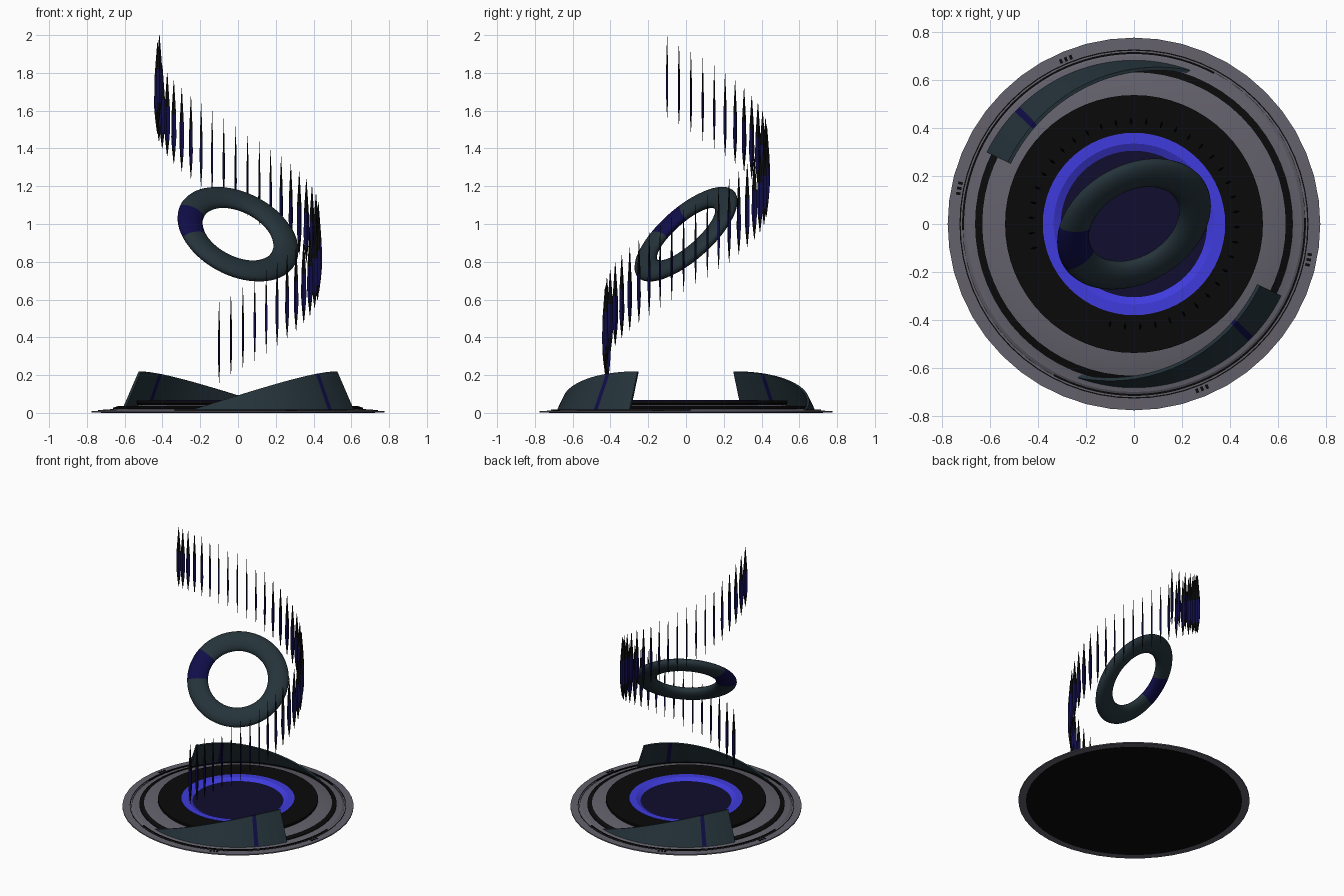
import bpy
import bmesh
from math import sin, cos, pi, radians
from mathutils import Vector, Matrix

cube = bpy.data.objects.get("Cube")
if cube:
    bpy.data.objects.remove(cube, do_unlink=True)


def material(name, rgb):
    m = bpy.data.materials.new(name)
    m.use_nodes = True
    m.diffuse_color = (*rgb, 1)
    bsdf = m.node_tree.nodes["Principled BSDF"]
    bsdf.inputs["Base Color"].default_value = (*rgb, 1)
    bsdf.inputs["Roughness"].default_value = 0.6
    return m


GREY = material("warm grey", (0.125, 0.118, 0.145))
BLACK = material("black", (0.003, 0.003, 0.003))
SLATE = material("dark slate", (0.018, 0.033, 0.042))
NAVY = material("navy", (0.005, 0.004, 0.065))
BLUE = material("bright blue", (0.05, 0.043, 0.72))
DEEP = material("deep navy", (0.005, 0.004, 0.026))


def finish(name, bm, mats, smooth=None):
    bmesh.ops.remove_doubles(bm, verts=bm.verts, dist=1e-5)
    bmesh.ops.recalc_face_normals(bm, faces=bm.faces)
    mesh = bpy.data.meshes.new(name)
    bm.to_mesh(mesh)
    bm.free()
    for m in mats:
        mesh.materials.append(m)
    ob = bpy.data.objects.new(name, mesh)
    bpy.context.collection.objects.link(ob)
    if smooth:
        bpy.ops.object.select_all(action="DESELECT")
        ob.select_set(True)
        bpy.context.view_layer.objects.active = ob
        bpy.ops.object.shade_smooth_by_angle(angle=radians(smooth))
    return ob


def polar(r, a, z):
    return Vector((r * cos(a), r * sin(a), z))


def skin(bm, loops, closed, rule=None):
    """Join successive closed loops of points with quads."""
    rows = [[bm.verts.new(p) for p in loop] for loop in loops]
    n = len(rows[0])
    for i in range(len(rows) if closed else len(rows) - 1):
        a, b = rows[i], rows[(i + 1) % len(rows)]
        for j in range(n):
            k = (j + 1) % n
            f = bm.faces.new((a[j], a[k], b[k], b[j]))
            f.material_index = rule(i) if rule else 0
    if not closed:
        bm.faces.new(rows[0])
        bm.faces.new(rows[-1])


def turned(name, profile, mat, sides=64):
    """Ring with a closed (radius, height) section."""
    bm = bmesh.new()
    skin(bm, [[polar(r, 2 * pi * i / sides, z) for r, z in profile]
              for i in range(sides)], True)
    return finish(name, bm, [mat], 20)


def arc(name, r0, r1, z0, z1, start, end, mat, steps=40):
    """Thin curved plate between two angles in degrees."""
    bm = bmesh.new()
    loops = []
    for i in range(steps + 1):
        a = radians(start + (end - start) * i / steps)
        loops.append([polar(r, a, z) for r, z in
                      ((r0, z0), (r1, z0), (r1, z1), (r0, z1))])
    skin(bm, loops, False)
    return finish(name, bm, [mat])


def disc(name, r, z0, z1, mat):
    bm = bmesh.new()
    bmesh.ops.create_cone(bm, cap_ends=True, segments=64, radius1=r, radius2=r,
                          depth=z1 - z0,
                          matrix=Matrix.Translation((0, 0, (z0 + z1) / 2)))
    return finish(name, bm, [mat], 20)


# Stepped round base
turned("base_rim", [(0.715, 0.002), (0.776, 0.002), (0.776, 0.01), (0.715, 0.012)], GREY, 48)
disc("base_underside", 0.725, 0.0, 0.008, BLACK)
turned("base_slope", [(0.5, 0.005), (0.718, 0.005), (0.70, 0.016), (0.66, 0.022),
                      (0.63, 0.034), (0.5, 0.045)], GREY)
turned("base_groove", [(0.632, 0.02), (0.662, 0.015), (0.662, 0.027), (0.632, 0.037)], BLACK)
turned("black_deck", [(0.36, 0.03), (0.52, 0.03), (0.537, 0.05), (0.537, 0.065),
                      (0.36, 0.065)], BLACK)
turned("glow_ring", [(0.30, 0.035), (0.38, 0.035), (0.38, 0.067), (0.335, 0.067),
                     (0.305, 0.05)], BLUE)
disc("centre_disc", 0.308, 0.03, 0.05, DEEP)

# Line markings and tick groups on the rim, repeated on both halves
turned("rim_line", [(0.722, 0.009), (0.727, 0.009), (0.727, 0.0135), (0.722, 0.0135)], BLACK)
for half, turn in (("back", 0), ("front", 180)):
    arc(half + "_rim_band", 0.708, 0.716, 0.01, 0.0175, 62 + turn, 182 + turn, BLACK)
    for group in (112, 168):
        for k in range(3):
            a = group + turn + (k - 1) * 1.7
            arc(f"{half}_rim_tick_{group}_{k}", 0.733, 0.752, 0.008, 0.014,
                a, a + 0.9, BLACK, 2)

# Two leaning ramp fins with a stripe
LOW, HIGH, STRIPE, HALF_STRIPE = 70, 154, 135.5, 1.2


def ramp_fin(name, turn):
    angles = sorted([LOW + (HIGH - LOW) * i / 32 for i in range(33)]
                    + [STRIPE - HALF_STRIPE, STRIPE + HALF_STRIPE])
    loops = []
    for a in angles:
        h = 0.008 + 0.2 * sin(pi / 2 * (a - LOW) / (HIGH - LOW))
        lean = 0.685 - 0.1 * h / 0.208
        t = radians(a + turn)
        loops.append([polar(0.685, t, 0.012), polar(lean, t, 0.012 + h),
                      polar(lean - 0.014, t, 0.010 + h), polar(0.668, t, 0.012)])
    bm = bmesh.new()
    skin(bm, loops, False,
         lambda i: int(abs((angles[i] + angles[i + 1]) / 2 - STRIPE) < HALF_STRIPE))
    finish(name, bm, [SLATE, NAVY], 30)


ramp_fin("back_fin", 0)
ramp_fin("front_fin", 180)

# Tilted floating ring with one coloured segment
normal = Vector((0.36, -0.62, 0.70)).normalized()
u = Vector((-0.92, -0.30, 0.20))
u = (u - normal * u.dot(normal)).normalized()
v = normal.cross(u)
SEG, TUBE = 72, 20
loops = []
for i in range(SEG):
    a = 2 * pi * i / SEG
    out = u * cos(a) + v * sin(a)
    loops.append([Vector((0, 0, 0.946)) + out * (0.272 + 0.07 * cos(b))
                  + normal * 0.036 * sin(b)
                  for b in (2 * pi * j / TUBE for j in range(TUBE))])
bm = bmesh.new()
skin(bm, loops, True, lambda i: int(i < 4 or i >= SEG - 4))
finish("floating_ring", bm, [SLATE, NAVY], 40)

# Rising spiral of slender blades, dark at both tips
COUNT = 36
SECTION = [(0.0, 0.08), (0.08, 0.7), (0.14, 1.0), (0.26, 0.9), (0.35, 0.5), (0.44, 0.08)]
for n in range(COUNT):
    s = n / (COUNT - 1)
    a = radians(-103.5 + 297 * s)
    radial, side = polar(1, a, 0), polar(1, a + pi / 2, 0)
    bm = bmesh.new()
    loops = []
    for z, w in SECTION:
        c = polar(0.428, a, 0.155 + 1.405 * s + z)
        loops.append([c + radial * 0.017 * w, c + side * 0.006 * w,
                      c - radial * 0.017 * w, c - side * 0.006 * w])
    skin(bm, loops, False, lambda i: int(i in (1, 2)))
    finish(f"spiral_blade_{n + 1}", bm, [BLACK, NAVY])
